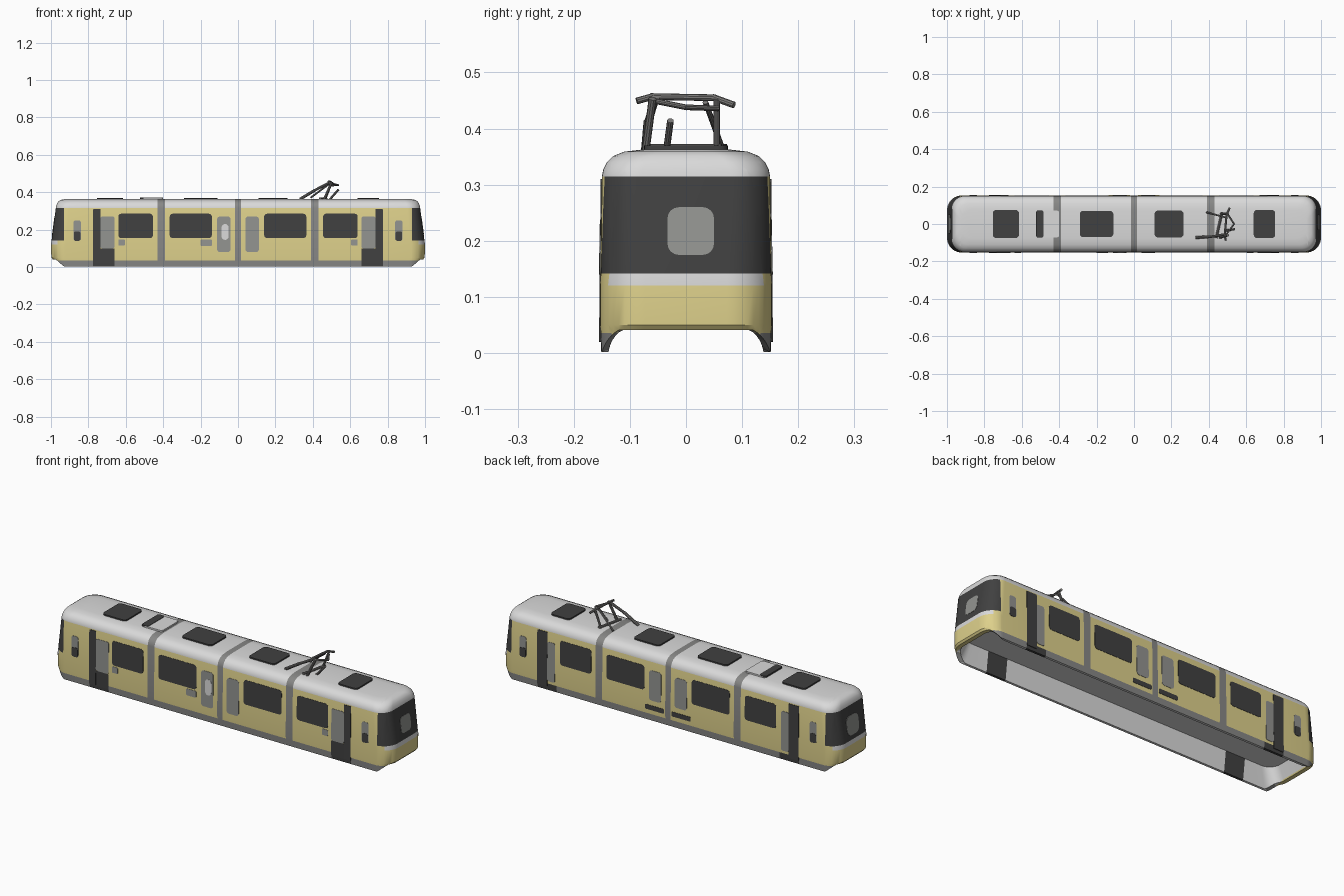
import bpy, bmesh, math
from mathutils import Vector, Matrix

if "Cube" in bpy.data.objects:
    bpy.data.objects.remove(bpy.data.objects["Cube"])

def material(name, rgb):
    m = bpy.data.materials.new(name)
    m.diffuse_color = (*rgb, 1)
    m.use_nodes = True
    m.node_tree.nodes["Principled BSDF"].inputs["Base Color"].default_value = m.diffuse_color
    return m

YELLOW = material("pale yellow", (0.73, 0.635, 0.26))
LIGHT = material("light grey", (0.70, 0.70, 0.70))
MID = material("mid grey", (0.245, 0.245, 0.24))
PANE = material("pane grey", (0.29, 0.295, 0.28))
DARK = material("dark glass", (0.052, 0.052, 0.052))
METAL = material("metal grey", (0.20, 0.195, 0.19))

def finish(name, bm, mats):
    bmesh.ops.recalc_face_normals(bm, faces=bm.faces)
    me = bpy.data.meshes.new(name)
    bm.to_mesh(me)
    bm.free()
    for m in mats:
        me.materials.append(m)
    ob = bpy.data.objects.new(name, me)
    bpy.context.collection.objects.link(ob)
    bpy.ops.object.select_all(action='DESELECT')
    ob.select_set(True)
    bpy.context.view_layer.objects.active = ob
    bpy.ops.object.shade_smooth_by_angle(angle=math.radians(32))
    return ob

def rounded(hx, hy, r, n=10):
    """Points of a rounded rectangle centred on the origin."""
    r = min(r, hx, hy)
    pts = []
    for k, (sx, sy) in enumerate(((1, 1), (-1, 1), (-1, -1), (1, -1))):
        for i in range(n + 1):
            a = math.pi / 2 * (k + i / n)
            pts.append((sx * (hx - r) + r * math.cos(a), sy * (hy - r) + r * math.sin(a)))
    return pts

def plate(name, u0, u1, v0, v1, d0, d1, place, mat, r=0.012):
    """Rounded flat plate; place maps (u, v, depth) to the world."""
    bm = bmesh.new()
    pts = rounded((u1 - u0) / 2, (v1 - v0) / 2, r, 4)
    cu, cv = (u0 + u1) / 2, (v0 + v1) / 2
    lo, hi = [[bm.verts.new(place(cu + u, cv + v, d)) for u, v in pts] for d in (d0, d1)]
    n = len(pts)
    for i in range(n):
        bm.faces.new((lo[i], lo[(i + 1) % n], hi[(i + 1) % n], hi[i]))
    bm.faces.new(lo)
    bm.faces.new(hi)
    return finish(name, bm, [mat])

# Body shell: lofted rounded rectangles, from recessed floor out and up to the roof
def bottom(x, hx):
    t = min(1, max(0, (abs(x) + 0.99 - hx - 0.93) / 0.045))
    return 0.002 + 0.039 * t

RINGS = [  # z (None = skirt edge), half length, half width, corner radius
    (0.11, 0.935, 0.125, 0.06), (None, 0.968, 0.138, 0.065), (None, 0.99, 0.151, 0.075),
    (0.05, 0.998, 0.153, 0.08), (0.12, 1.0, 0.153, 0.08), (0.142, 0.997, 0.1525, 0.08),
    (0.315, 0.974, 0.150, 0.07), (0.327, 0.972, 0.1475, 0.07), (0.34, 0.967, 0.141, 0.07),
    (0.351, 0.960, 0.130, 0.07), (0.359, 0.948, 0.110, 0.065), (0.363, 0.925, 0.075, 0.06)]
bm = bmesh.new()
rings = [[bm.verts.new((x, y, bottom(x, hx) if z is None else z)) for x, y in rounded(hx, hy, r)]
         for z, hx, hy, r in RINGS]
for a, b in zip(rings, rings[1:]):
    for i in range(len(a)):
        j = (i + 1) % len(a)
        bm.faces.new((a[i], a[j], b[j], b[i]))
bm.faces.new(rings[0])
bm.faces.new(rings[-1])

# Cut colour borders into the shell
cuts = [(Vector((0, 0, 0.036)), Vector((0, 0, 1)))]
for x in (0.016, 0.39, 0.43, 0.66, 0.775, 0.93, 0.965):
    cuts += [(Vector((s * x, 0, 0)), Vector((1, 0, 0))) for s in (-1, 1)]
for co, no in cuts:
    bmesh.ops.bisect_plane(bm, geom=bm.verts[:] + bm.edges[:] + bm.faces[:],
                           plane_co=co, plane_no=no, dist=1e-5)
bmesh.ops.recalc_face_normals(bm, faces=bm.faces)
for f in bm.faces:
    c = f.calc_center_median()
    x, y, z = abs(c.x), abs(c.y), c.z
    inner = z < 0.112 and (f.normal.z < -0.9 or f.normal.x * c.x + f.normal.y * c.y < 0)
    joint = x < 0.016 or 0.39 < x < 0.43
    door = 0.66 < x < 0.775
    if inner and z < 0.06 and x > 0.965:
        f.material_index = 0
    elif inner:
        f.material_index = 3 if door and y > 0.1 and z < 0.1 else 1
    elif joint:
        f.material_index = 2
    elif z > 0.315:
        f.material_index = 1
    elif x > 0.93 and z > 0.142:
        f.material_index = 3
    elif x > 0.965 and z > 0.12:
        f.material_index = 1
    elif z < 0.036 and x < 0.965:
        f.material_index = 3 if door else 2
    else:
        f.material_index = 0
finish("tram_body", bm, [YELLOW, LIGHT, MID, DARK])

# Side windows, doors and panels, following the slight lean of the side walls
def side(sx, sy):
    return lambda u, v, d: (sx * u, sy * (0.153 + d - 0.0154 * max(0, v - 0.12)), v)

COMMON = [  # name, x0, x1, z0, z1, material, height above wall, corner radius
    ("end_window", 0.455, 0.64, 0.155, 0.285, DARK, 0.0012, 0.015),
    ("middle_window", 0.14, 0.365, 0.155, 0.285, DARK, 0.0012, 0.015),
    ("cab_pane", 0.84, 0.88, 0.14, 0.25, PANE, 0.0012, 0.012),
    ("cab_pane_lower", 0.842, 0.878, 0.14, 0.19, DARK, 0.002, 0.01)]
FRONT = [
    ("middle_door_pane", 0.04, 0.112, 0.08, 0.27, PANE, 0.0015, 0.015),
    ("door_post", 0.735, 0.775, 0.02, 0.31, DARK, 0.002, 0.004),
    ("door_foot", 0.66, 0.74, 0.02, 0.10, DARK, 0.0012, 0.004),
    ("door_panel", 0.66, 0.735, 0.10, 0.27, PANE, 0.0015, 0.01),
    ("small_panel", 0.605, 0.64, 0.115, 0.148, PANE, 0.0012, 0.005)]
BACK = [
    ("middle_door_pane", 0.04, 0.112, 0.11, 0.27, PANE, 0.0015, 0.015),
    ("door_post", 0.715, 0.775, 0.02, 0.31, DARK, 0.002, 0.004),
    ("door_panel", 0.67, 0.715, 0.05, 0.26, PANE, 0.0015, 0.01),
    ("low_vent", 0.022, 0.135, 0.058, 0.083, DARK, 0.0015, 0.006)]
for sy, label, extra in ((-1, "front", FRONT), (1, "back", BACK)):
    for sx, end in ((-1, "left"), (1, "right")):
        for name, x0, x1, z0, z1, mat, d, r in COMMON + extra:
            plate(f"{label}_{end}_{name}", x0, x1, z0, z1, -0.005, d, side(sx, sy), mat, r)
plate("front_wide_panel", 0.14, 0.20, 0.112, 0.148, -0.005, 0.0012, side(-1, -1), PANE, 0.006)
plate("front_door_oval", 0.05, 0.088, 0.145, 0.23, -0.003, 0.0025, side(-1, -1), LIGHT, 0.019)

# Panes on the sloping windscreens
def windscreen(s):
    return lambda u, v, d: (s * (0.997 - (v - 0.142) * 0.133 + d), u, v)
plate("right_windscreen_pane", -0.033, 0.05, 0.175, 0.26, -0.006, 0.0015, windscreen(1), PANE, 0.02)
plate("left_windscreen_pane", -0.05, 0.05, 0.165, 0.265, -0.006, 0.0015, windscreen(-1), PANE, 0.03)

# Roof hatches and equipment box
def roof(u, v, d):
    return (u, v, d)
for i, (x0, x1, w) in enumerate(((-0.755, -0.615, 0.075), (-0.29, -0.11, 0.07),
                                 (0.11, 0.265, 0.072), (0.64, 0.755, 0.075))):
    plate(f"roof_hatch_{i + 1}", x0, x1, -w, w, 0.358, 0.370, roof, DARK, 0.018)
plate("roof_box", -0.52, -0.40, -0.073, 0.073, 0.358, 0.371, roof, LIGHT, 0.015)
plate("roof_box_grille", -0.523, -0.483, -0.073, 0.073, 0.365, 0.373, roof, DARK, 0.012)

# Pantograph made of rods
RODS = [
    ((0.335, -0.072, 0.365), (0.41, -0.068, 0.41), 0.008),
    ((0.41, -0.068, 0.41), (0.49, -0.055, 0.452), 0.007),
    ((0.39, 0.062, 0.372), (0.49, 0.035, 0.446), 0.005),
    ((0.49, -0.085, 0.450), (0.485, -0.06, 0.457), 0.006),
    ((0.485, -0.06, 0.457), (0.495, 0.05, 0.455), 0.006),
    ((0.495, 0.05, 0.455), (0.51, 0.083, 0.443), 0.006),
    ((0.49, -0.06, 0.450), (0.535, 0.0, 0.438), 0.005),
    ((0.535, 0.0, 0.438), (0.50, 0.055, 0.436), 0.005),
    ((0.465, 0.055, 0.360), (0.50, 0.055, 0.450), 0.006),
    ((0.46, -0.072, 0.360), (0.50, -0.060, 0.450), 0.007),
    ((0.49, -0.035, 0.360), (0.535, -0.028, 0.412), 0.006),
    ((0.44, -0.072, 0.366), (0.47, 0.06, 0.366), 0.007)]
bm = bmesh.new()
for a, b, r in RODS:
    a, b = Vector(a), Vector(b)
    d = b - a
    m = Matrix.Translation((a + b) / 2) @ d.to_track_quat('Z', 'Y').to_matrix().to_4x4()
    bmesh.ops.create_cone(bm, cap_ends=True, segments=10, radius1=r, radius2=r,
                          depth=d.length + r, matrix=m)
finish("pantograph", bm, [METAL])
